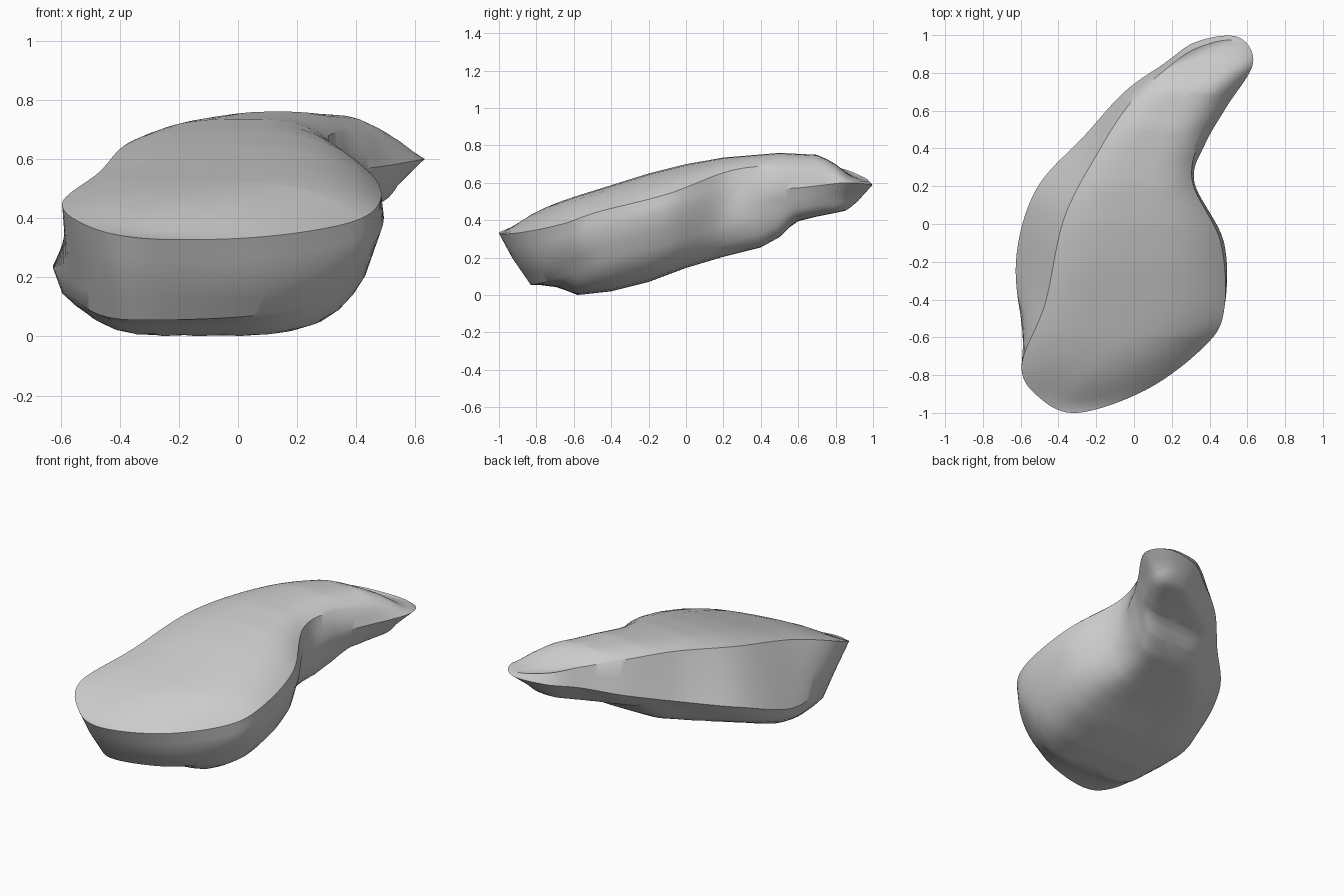
import bpy, bmesh
from mathutils import Vector

if "Cube" in bpy.data.objects:
    bpy.data.objects.remove(bpy.data.objects["Cube"])

# Three outlines round the slab (x, y, z), counter-clockwise from the front tip
RIM = [(-.30, -1, .33), (.06, -.88, .335), (.36, -.66, .38), (.475, -.47, .445), (.46, -.1, .54),
       (.31, .22, .66), (.35, .45, .69), (.46, .63, .67), (.60, .84, .62), (.53, .97, .61),
       (.33, .93, .64), (.17, .82, .68), (-.02, .64, .71), (-.19, .38, .71), (-.37, .03, .655),
       (-.47, -.42, .555), (-.595, -.75, .45), (-.50, -.92, .37)]
MID = [(-.30, -.93, .20), (.06, -.83, .19), (.36, -.64, .25), (.475, -.46, .34), (.477, -.1, .45),
       (.32, .22, .52), (.375, .42, .56), (.49, .62, .575), (.63, .85, .60), (.55, .99, .59),
       (.33, .965, .58), (.16, .85, .56), (-.05, .70, .51), (-.26, .47, .44), (-.52, .18, .36),
       (-.625, -.2, .24), (-.575, -.60, .23), (-.47, -.85, .22)]
LOW = [(-.30, -.83, .055), (.05, -.75, .07), (.29, -.60, .12), (.42, -.42, .19), (.42, -.1, .27),
       (.31, .20, .37), (.355, .44, .44), (.45, .63, .465), (.54, .82, .51), (.48, .92, .52),
       (.34, .90, .49), (.18, .78, .46), (-.02, .64, .42), (-.21, .43, .36), (-.46, .15, .27),
       (-.59, -.2, .16), (-.56, -.52, .13), (-.46, -.74, .07)]

# Profiles along y: top height, bottom height, spine x
TOP = [(-1, .33), (-.93, .40), (-.85, .44), (-.6, .525), (-.2, .65), (0, .70), (.2, .735), (.5, .76),
       (.7, .75), (.78, .715), (.87, .645), (1, .6)]
BOT = [(-.85, .06), (-.68, .04), (-.58, .0), (-.4, .02), (-.2, .07), (0, .145), (.2, .205), (.4, .255),
       (.5, .31), (.58, .39), (.7, .42), (.85, .45), (.95, .5)]
SPINE = [(-.8, -.18), (-.4, -.07), (0, -.01), (.3, .05), (.6, .19), (.9, .44)]


def along(table, y):
    if y <= table[0][0]:
        return table[0][1]
    for (a, u), (b, v) in zip(table, table[1:]):
        if y <= b:
            return u + (v - u) * (y - a) / (b - a)
    return table[-1][1]


def smooth_loop(points, steps=9):
    p = [Vector(c) for c in points]
    n, out = len(p), []
    for i in range(n):
        a, b, c, d = p[i - 1], p[i], p[(i + 1) % n], p[(i + 2) % n]
        for k in range(steps):
            t = k / steps
            out.append(b + (c - a) * t / 2 + (2 * a - 5 * b + 4 * c - d) * t * t / 2
                       + (3 * b - a - 3 * c + d) * t ** 3 / 2)
    return out


def cap_ring(loop, t, profile, lo, hi, power):
    # shrink an outline toward the spine and bring it to a height profile
    ring = []
    for p in loop:
        # spine stations are snapped so both sides meet and weld
        yc = round(max(lo, min(hi, p.y)) / .05) * .05
        x = p.x + (along(SPINE, yc) - p.x) * t
        y = p.y + (yc - p.y) * t
        w = 1 - (1 - t) ** power
        ring.append(Vector((x, y, p.z + (along(profile, y) - p.z) * w)))
    return ring


rim, mid, low = (smooth_loop(r) for r in (RIM, MID, LOW))
rings = [cap_ring(low, t, BOT, -.5, .8, 5) for t in (1, .8, .6, .42, .28, .16, .07)]
rings += [low, [a.lerp(b, .5) for a, b in zip(low, mid)], mid,
          [a.lerp(b, .5) for a, b in zip(mid, rim)], rim]
rings += [cap_ring(rim, t, TOP, -.6, .8, 3.3) for t in (.07, .16, .28, .42, .6, .8, 1)]

# Loft the rings into a closed slab, welded along the two spines
bm = bmesh.new()
loops = [[bm.verts.new(p) for p in r] for r in rings]
n = len(rim)
for a, b in zip(loops, loops[1:]):
    for i in range(n):
        j = (i + 1) % n
        bm.faces.new((a[i], a[j], b[j], b[i]))
bmesh.ops.remove_doubles(bm, verts=loops[0] + loops[-1], dist=.002)
bmesh.ops.recalc_face_normals(bm, faces=bm.faces)
mesh = bpy.data.meshes.new("stone_slab")
bm.to_mesh(mesh)
bm.free()
slab = bpy.data.objects.new("stone_slab", mesh)
bpy.context.collection.objects.link(slab)
bpy.context.view_layer.objects.active = slab
slab.select_set(True)
bpy.ops.object.shade_smooth_by_angle(angle=0.6)
